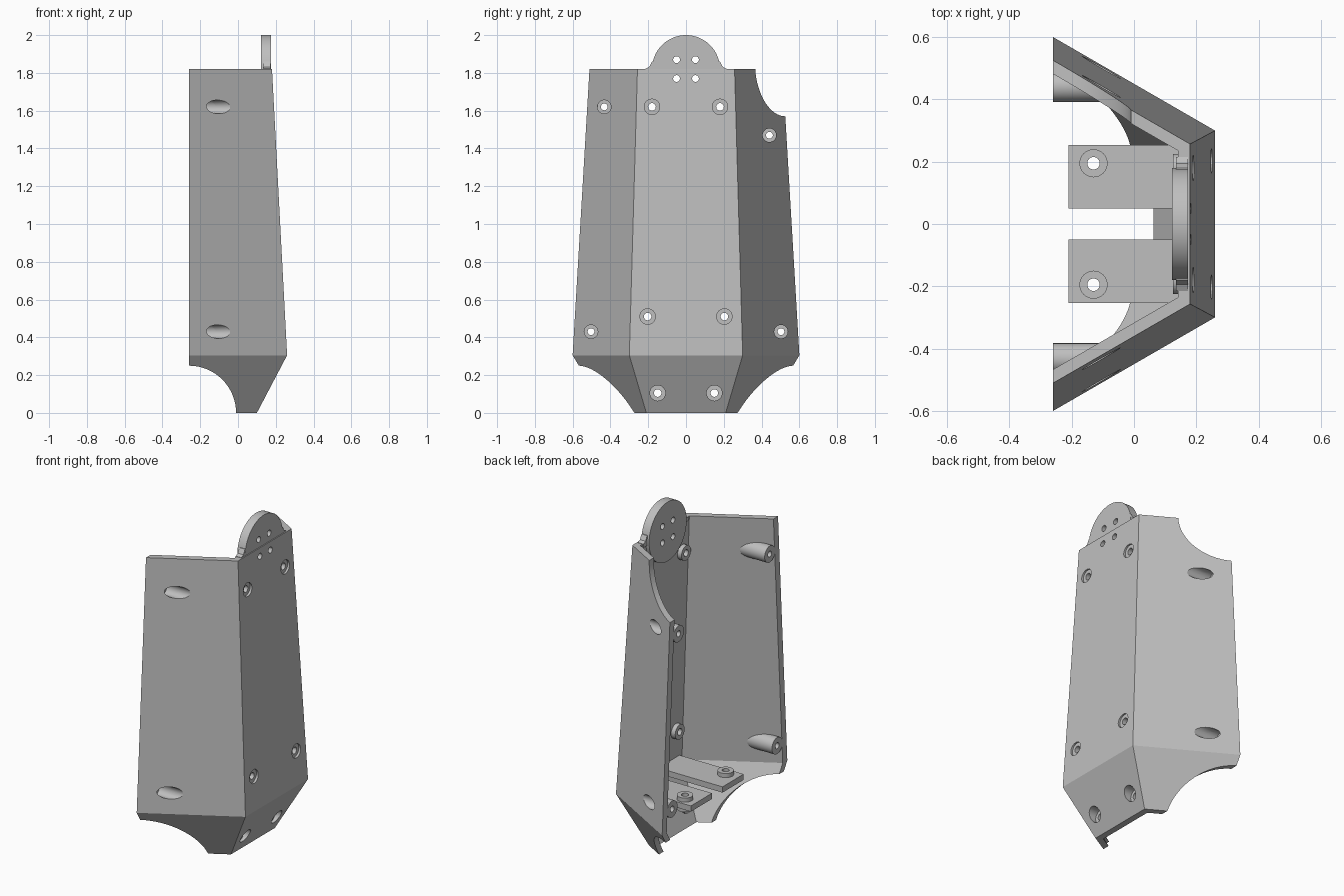
import bpy, bmesh, math

if "Cube" in bpy.data.objects:
    bpy.data.objects.remove(bpy.data.objects["Cube"], do_unlink=True)

grey = bpy.data.materials.new("plain_grey")
grey.use_nodes = True
colour = (0.52, 0.52, 0.52, 1)
grey.diffuse_color = colour
grey.node_tree.nodes["Principled BSDF"].inputs["Base Color"].default_value = colour

BACK = -0.26            # open rear edge of the shell
WALL = 0.038            # wall thickness
SLOPE = math.tan(math.radians(30))
LEVELS = [(0, 0.10, 0.21), (0.305, 0.26, 0.30), (1.82, 0.18, 0.257)]  # z, face x, half width


def face_at(z):
    """Outer face x and half width at a height."""
    a, b = LEVELS[:2] if z < LEVELS[1][0] else LEVELS[1:]
    f = (z - a[0]) / (b[0] - a[0])
    return a[1] + f * (b[1] - a[1]), a[2] + f * (b[2] - a[2])


def edge_y(z):
    """Outer half width at the open rear edge."""
    x, y = face_at(z)
    return y + (x - BACK) * SLOPE


def finish(name, bm):
    bmesh.ops.recalc_face_normals(bm, faces=bm.faces[:])
    mesh = bpy.data.meshes.new(name)
    bm.to_mesh(mesh)
    bm.free()
    mesh.materials.append(grey)
    ob = bpy.data.objects.new(name, mesh)
    bpy.context.collection.objects.link(ob)
    return ob


def lathe(bm, profile, origin, axis="x", n=32):
    """Solid of revolution from (distance, radius) pairs along an axis."""
    rings = []
    for d, r in profile:
        ring = []
        for i in range(n):
            a = 2 * math.pi * i / n
            u, v = r * math.cos(a), r * math.sin(a)
            off = {"x": (d, u, v), "y": (u, d, v), "z": (u, v, d)}[axis]
            ring.append(bm.verts.new([o + p for o, p in zip(origin, off)]))
        rings.append(ring)
    for a, b in zip(rings, rings[1:]):
        for i in range(n):
            j = (i + 1) % n
            bm.faces.new((a[i], a[j], b[j], b[i]))
    bm.faces.new(rings[0])
    bm.faces.new(rings[-1])
    return rings


def cut(ob, cutter):
    mod = ob.modifiers.new("cut", "BOOLEAN")
    mod.operation = "DIFFERENCE"
    mod.solver = "EXACT"
    mod.object = cutter
    bpy.context.view_layer.update()
    deps = bpy.context.evaluated_depsgraph_get()
    mesh = bpy.data.meshes.new_from_object(ob.evaluated_get(deps))
    ob.modifiers.clear()
    ob.data = mesh


def prism(name, outline, x0, x1):
    """Extrude a (y, z) outline along x."""
    bm = bmesh.new()
    f = bm.faces.new([bm.verts.new((x0, y, z)) for y, z in outline])
    ext = bmesh.ops.extrude_face_region(bm, geom=[f])
    for v in ext["geom"]:
        if isinstance(v, bmesh.types.BMVert):
            v.co.x = x1
    return finish(name, bm)


# Three-sided shell with a bent lower end
bm = bmesh.new()
loops = []
for z, x, y in LEVELS:
    e, xi, yi = edge_y(z), x - WALL, y - WALL * SLOPE
    ei = e - WALL / math.cos(math.radians(30))
    half = [(BACK, e), (x, y), (xi, yi), (BACK, ei)]
    pts = half[:2] + [(px, -py) for px, py in half[1::-1]]
    pts += [(px, -py) for px, py in half[:1:-1]] + half[2:]
    loops.append([bm.verts.new((px, py, z)) for px, py in pts])
for a, b in zip(loops, loops[1:]):
    for i in range(8):
        j = (i + 1) % 8
        bm.faces.new((a[i], a[j], b[j], b[i]))
for loop in (loops[0], loops[-1]):
    for i in range(3):
        bm.faces.new((loop[i], loop[i + 1], loop[6 - i], loop[7 - i]))
shell = finish("shell", bm)

# Round corner cut-outs in the side walls
bm = bmesh.new()
lathe(bm, [(-1, 0.25), (1, 0.25)], (BACK, 0, 0), "y", 64)
lathe(bm, [(0.2, 0.25), (1, 0.25)], (BACK, 0, 1.82), "y", 64)
scoops = finish("corner_cutters", bm)
cut(shell, scoops)

parts = [shell]
holes = bmesh.new()

# Screw bosses on the rear edges of the side walls
for name, side, z in (("lower_left", 1, 0.43), ("upper_left", 1, 1.47),
                      ("lower_right", -1, 0.43), ("upper_right", -1, 1.62)):
    e = edge_y(z)
    y = side * (e - 0.09)
    bm = bmesh.new()
    for v in lathe(bm, [(BACK, 0.05), (0, 0.05)], (0, y, z))[1]:
        v.co.x = BACK + (e - abs(v.co.y)) / SLOPE - 0.03
    parts.append(finish(name + "_edge_boss", bm))
    lathe(holes, [(-0.4, 0.018), (-0.2, 0.018), (-0.2, 0.036), (0.02, 0.036)], (0, y, z))

# Screw bosses behind the main face and the lower face
for name, y, z, sunk in (("upper", 0.18, 1.62, 0.012), ("middle", 0.203, 0.51, 0.012),
                         ("bottom", 0.15, 0.105, 0.04)):
    x = face_at(z)[0]
    for side in (-1, 1):
        bm = bmesh.new()
        for v in lathe(bm, [(x - WALL - 0.028, 0.045), (x, 0.045)], (0, side * y, z))[1]:
            v.co.x = face_at(v.co.z)[0] - 0.022
        parts.append(finish(name + ("_left" if side > 0 else "_right") + "_face_boss", bm))
        lathe(holes, [(x - 0.12, 0.02), (x - sunk, 0.02), (x - sunk, 0.041), (x + 0.1, 0.041)],
              (0, side * y, z))

# Round mounting disc with its flared foot
bm = bmesh.new()
lathe(bm, [(0.122, 0.18), (0.174, 0.18)], (0, 0, 1.82), "x", 64)
parts.append(finish("mounting_disc", bm))
for side in (-1, 1):
    foot = [(0.15, 1.80), (0.215, 1.80), (0.215, 1.822), (0.195, 1.832), (0.18, 1.86), (0.15, 1.86)]
    parts.append(prism("disc_foot", [(side * y, z) for y, z in foot], 0.135, 0.173))
    for z in (1.77, 1.87):
        lathe(holes, [(0, 0.018), (0.4, 0.018)], (0, side * 0.05, z))

# Inner shelf tabs with screw bosses
for side, name in ((1, "left"), (-1, "right")):
    outline = [(side * y, z) for y, z in ((0.05, 0.305), (0.253, 0.305), (0.253, 0.34), (0.05, 0.34))]
    parts.append(prism(name + "_shelf_tab", outline, -0.21, 0.235))
    bm = bmesh.new()
    lathe(bm, [(0.28, 0.045), (0.365, 0.045)], (-0.13, side * 0.195, 0), "z")
    parts.append(finish(name + "_shelf_boss", bm))
    lathe(holes, [(0.2, 0.02), (0.45, 0.02)], (-0.13, side * 0.195, 0), "z")

# Drill every part, then shade
drill = finish("hole_cutters", holes)
for ob in parts:
    cut(ob, drill)
for helper in (scoops, drill):
    helper.hide_render = True
    bpy.data.objects.remove(helper, do_unlink=True)
bpy.ops.object.select_all(action="DESELECT")
for ob in parts:
    ob.select_set(True)
bpy.context.view_layer.objects.active = shell
bpy.ops.object.shade_smooth_by_angle(angle=math.radians(25))
